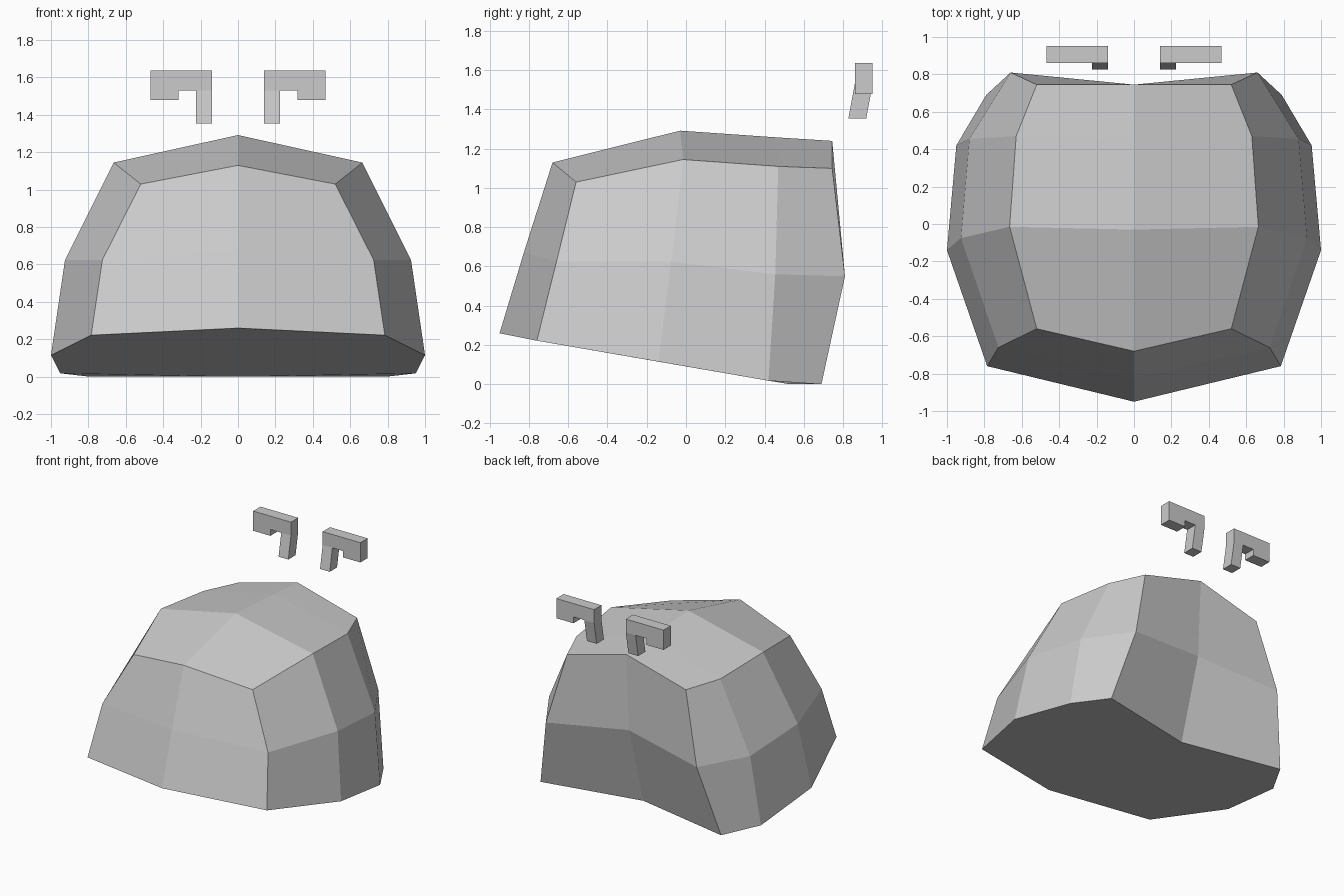
import bpy, bmesh

if "Cube" in bpy.data.objects:
    bpy.data.objects.remove(bpy.data.objects["Cube"])


def finish(name, bm):
    bmesh.ops.recalc_face_normals(bm, faces=bm.faces)
    me = bpy.data.meshes.new(name)
    bm.to_mesh(me)
    bm.free()
    ob = bpy.data.objects.new(name, me)
    bpy.context.collection.objects.link(ob)
    mod = ob.modifiers.new("mirror", 'MIRROR')
    mod.use_clip = True
    return ob


# Half rings of the shell, front centre -> side -> back centre
rings = [
    [(0, -.95, .26), (.785, -.76, .222), (1, -.14, .115),
     (.95, .42, .018), (.79, .69, 0), (0, .53, 0)],
    [(0, -.825, .675), (.725, -.66, .625), (.925, -.075, .625),
     (.88, .455, .56), (.66, .81, .55), (0, .715, .63)],
    [(0, -.68, 1.13), (.52, -.56, 1.03), (.665, -.015, 1.145),
     (.63, .47, 1.11), (.52, .745, 1.10), (0, .745, 1.24)],
]
bm = bmesh.new()
low, mid, top = [[bm.verts.new(p) for p in r] for r in rings]
for a, b in ((low, mid), (mid, top)):
    for i in range(5):
        bm.faces.new((a[i], a[i + 1], b[i + 1], b[i]))

# Crown: three quads between the ridge line and the top ring
ridge = [top[0], bm.verts.new((0, -.03, 1.292)),
         bm.verts.new((0, .46, 1.258)), top[5]]
for i in range(3):
    bm.faces.new((ridge[i], top[i + 1], top[i + 2], ridge[i + 1]))

# Closed underside
bm.faces.new(low)
finish("shell", bm)

# Hooked brackets floating above the back: bar, end tab and slanted leg
bm = bmesh.new()
xs = (.139, .224, .319, .469)
outline = [(xs[0], 1.353), (xs[1], 1.353), (xs[1], 1.53), (xs[2], 1.53),
           (xs[2], 1.48), (xs[3], 1.48), (xs[3], 1.636), (xs[0], 1.636),
           (xs[0], 1.53)]


def bracket_side(y):
    # the foot of the leg leans forward
    return [bm.verts.new((x, y - (.033 if z < 1.4 else 0), z))
            for x, z in outline]


front, back = bracket_side(.86), bracket_side(.951)
for s in (front, back):
    bm.faces.new((s[0], s[1], s[2], s[8]))
    bm.faces.new(s[2:])
for i in range(9):
    j = (i + 1) % 9
    bm.faces.new((front[i], front[j], back[j], back[i]))
finish("brackets", bm)
